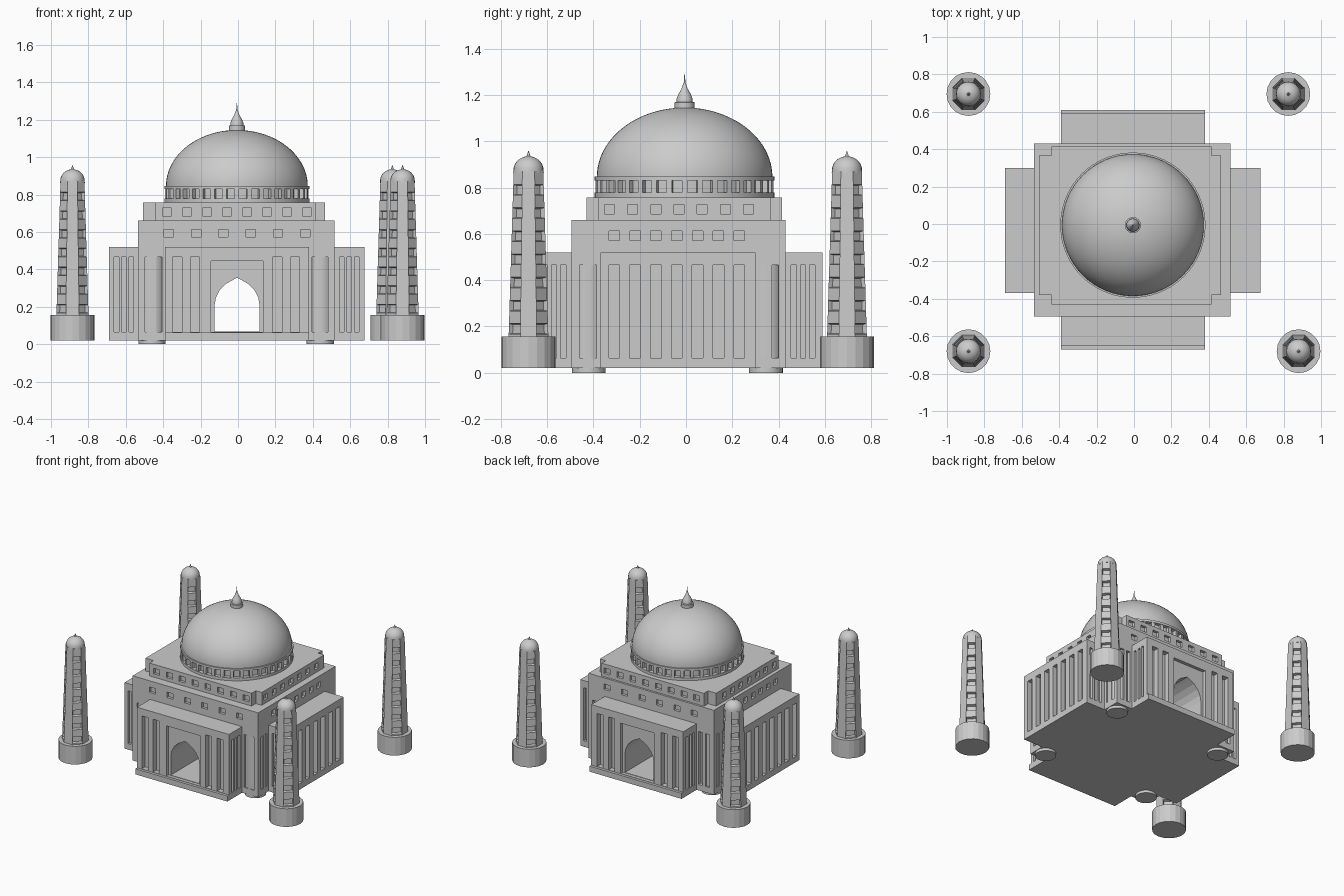
import bpy, bmesh, math
from mathutils import Vector, Matrix

if "Cube" in bpy.data.objects:
    bpy.data.objects.remove(bpy.data.objects["Cube"])


def finish(name, bm, smooth=None):
    bmesh.ops.recalc_face_normals(bm, faces=bm.faces)
    me = bpy.data.meshes.new(name)
    bm.to_mesh(me)
    bm.free()
    ob = bpy.data.objects.new(name, me)
    bpy.context.collection.objects.link(ob)
    if smooth:
        bpy.ops.object.select_all(action='DESELECT')
        ob.select_set(True)
        bpy.context.view_layer.objects.active = ob
        bpy.ops.object.shade_smooth_by_angle(angle=math.radians(smooth))
    return ob


def add_box(bm, x0, x1, y0, y1, z0, z1):
    m = Matrix.Translation(((x0 + x1) / 2, (y0 + y1) / 2, (z0 + z1) / 2))
    bmesh.ops.create_cube(bm, size=1, matrix=m @ Matrix.Diagonal((x1 - x0, y1 - y0, z1 - z0, 1)))


def box(name, *dims):
    bm = bmesh.new()
    add_box(bm, *dims)
    return finish(name, bm)


def lathe(name, profile, n, cx, cy, smooth=None, turn=0.0):
    """Revolve (radius, z) points, bottom to top, closing both ends."""
    bm = bmesh.new()
    rings = []
    for r, z in profile:
        rings.append([bm.verts.new((cx + r * math.cos(turn + 2 * math.pi * i / n),
                                    cy + r * math.sin(turn + 2 * math.pi * i / n), z)) for i in range(n)])
    for a, b in zip(rings, rings[1:]):
        for i in range(n):
            j = (i + 1) % n
            bm.faces.new((a[i], a[j], b[j], b[i]))
    bm.faces.new(rings[0])
    bm.faces.new(rings[-1])
    return finish(name, bm, smooth)


def boolean(target, tool, op):
    mod = target.modifiers.new("bool", 'BOOLEAN')
    mod.operation, mod.solver, mod.object = op, 'EXACT', tool
    bpy.context.view_layer.objects.active = target
    bpy.ops.object.modifier_apply(modifier=mod.name)
    bpy.data.objects.remove(tool)


def slots(bm, axis, face, centres, w, z0, z1, d):
    """Row of recess cutters straddling the wall plane axis = face."""
    for c in centres:
        a, b = (face - d, face + d), (c - w / 2, c + w / 2)
        add_box(bm, *(a + b if axis == 'x' else b + a), z0, z1)


def row(start, step, n):
    return [start + step * i for i in range(n)]


# Main hall: central block crossed by two wings, plus plinth
hall = box("main_hall", -.535, .515, -.495, .43, .02, .66)
boolean(hall, box("side_wings", -.69, .675, -.37, .30, .02, .52), 'UNION')
boolean(hall, box("end_wings", -.39, .38, -.65, .59, .02, .52), 'UNION')
boolean(hall, box("end_plinth", -.39, .38, -.67, .61, .02, .062), 'UNION')

# Tall wall niches, portal panels and the upper windows
cut = bmesh.new()
LOW, HIGH = .065, .465
for y in (-.65, .59):
    slots(cut, 'y', y, (-.325, -.23, .21, .305), .05, LOW, HIGH, .04)
    slots(cut, 'y', y, (-.005,), .28, LOW, .445, .025)
for x in (-.69, .675):
    slots(cut, 'x', x, row(-.31, .09, 7), .047, LOW, HIGH, .035)
for x in (-.39, .38):
    slots(cut, 'x', x, (-.61, -.57, -.53, .465, .505, .545), .022, LOW, HIGH, .022)
for y in (-.37, .30):
    slots(cut, 'y', y, (-.65, -.61, -.57, .555, .595, .635), .025, LOW, HIGH, .022)
for y in (-.495, .43):
    slots(cut, 'y', y, (-.482, -.422, .412, .466), .033, LOW, HIGH, .03)
    slots(cut, 'y', y, row(-.37, .146, 6), .05, .572, .613, .02)
for x in (-.535, .515):
    slots(cut, 'x', x, (-.447, -.4, .335, .385), .027, LOW, HIGH, .03)
    slots(cut, 'x', x, row(-.31, .09, 7), .045, .572, .613, .02)
boolean(hall, finish("niche_cutter", cut), 'DIFFERENCE')

# Pointed archway running through from front to back
right = [(.12, .068), (.12, .21), (.113, .25), (.092, .29), (.06, .322), (.025, .342)]
outline = right + [(0, .355)] + [(-x, z) for x, z in reversed(right)]
cut = bmesh.new()
f = cut.faces.new([cut.verts.new((x - .005, -1, z)) for x, z in outline])
ext = bmesh.ops.extrude_face_region(cut, geom=[f])
bmesh.ops.translate(cut, vec=(0, 2, 0), verts=[v for v in ext["geom"] if isinstance(v, bmesh.types.BMVert)])
boolean(hall, finish("arch_cutter", cut), 'DIFFERENCE')

# Round corner columns showing inside the corner niches
for x in (-.46, .44):
    for y in (-.42, .345):
        lathe("corner_column", [(.073, 0), (.073, .5)], 32, x, y, 30)

# Upper tier with notched corners
tier = box("upper_tier", -.44, .415, -.43, .415, .655, .757)
boolean(tier, box("upper_tier_sides", -.508, .465, -.38, .365, .655, .757), 'UNION')
cut = bmesh.new()
for y in (-.43, .415):
    slots(cut, 'y', y, row(-.38, .107, 8), .05, .685, .727, .02)
for x in (-.508, .465):
    slots(cut, 'x', x, row(-.33, .1, 7), .043, .685, .727, .02)
boolean(tier, finish("tier_window_cutter", cut), 'DIFFERENCE')

# Drum: recessed core, two rims and a ring of posts
CX = CY = -.006
lathe("drum", [(.388, .75), (.388, .778), (.36, .778), (.36, .83), (.388, .83), (.388, .847)], 72, CX, CY, 30)
bm = bmesh.new()
for i in range(36):
    m = Matrix.Translation((CX, CY, .804)) @ Matrix.Rotation(2 * math.pi * i / 36, 4, 'Z')
    m = m @ Matrix.Translation((.368, 0, 0)) @ Matrix.Diagonal((.032, .023, .056, 1))
    bmesh.ops.create_cube(bm, size=1, matrix=m)
finish("drum_posts", bm)

# Dome and finial
arc = [math.pi / 2 * i / 24 for i in range(24)]
lathe("dome", [(.379 * math.cos(a), .845 + .3 * math.sin(a)) for a in arc] + [(.003, 1.145)], 64, CX, CY, 40)
lathe("finial", [(.043, 1.135), (.043, 1.168), (.035, 1.17), (.034, 1.185), (.026, 1.205), (.014, 1.225),
                 (.009, 1.24), (.004, 1.25), (.001, 1.29)], 24, CX, CY, 40)


# Minarets: round base, tapered octagonal shaft with windows, cap
def shaft(cx, cy):
    levels = [.15]
    for z in row(.19, .1, 7):
        levels += [z - .023, z + .023]
    levels.append(.872)
    k = 1 / math.cos(math.pi / 8)
    prof = [(k * (.086 - .022 * (z - .15) / .72), z) for z in levels]
    ob = lathe("minaret_shaft", prof, 8, cx, cy, turn=math.pi / 8)
    bm = bmesh.new()
    bm.from_mesh(ob.data)
    picks = []
    for f in bm.faces:
        c, n = f.calc_center_median(), f.normal
        in_band = any(abs(c.z - z) < .005 for z in row(.19, .1, 7))
        if in_band and abs(n.x) > .4 and abs(n.y) > .4:
            picks.append(f)
    bmesh.ops.inset_individual(bm, faces=picks, thickness=.006)
    for f in picks:
        bmesh.ops.translate(bm, vec=f.normal * -.02, verts=f.verts)
    bm.to_mesh(ob.data)
    bm.free()


for cx, cy in ((-.885, .695), (.825, .695), (-.885, -.68), (.88, -.68)):
    lathe("minaret_base", [(.117, .02), (.117, .157)], 20, cx, cy)
    shaft(cx, cy)
    cap = [(.065 * math.cos(a), .875 + .06 * math.sin(a)) for a in arc[::3]]
    lathe("minaret_cap", [(.066, .862)] + cap + [(.008, .936), (.001, .957)], 24, cx, cy, 40)
